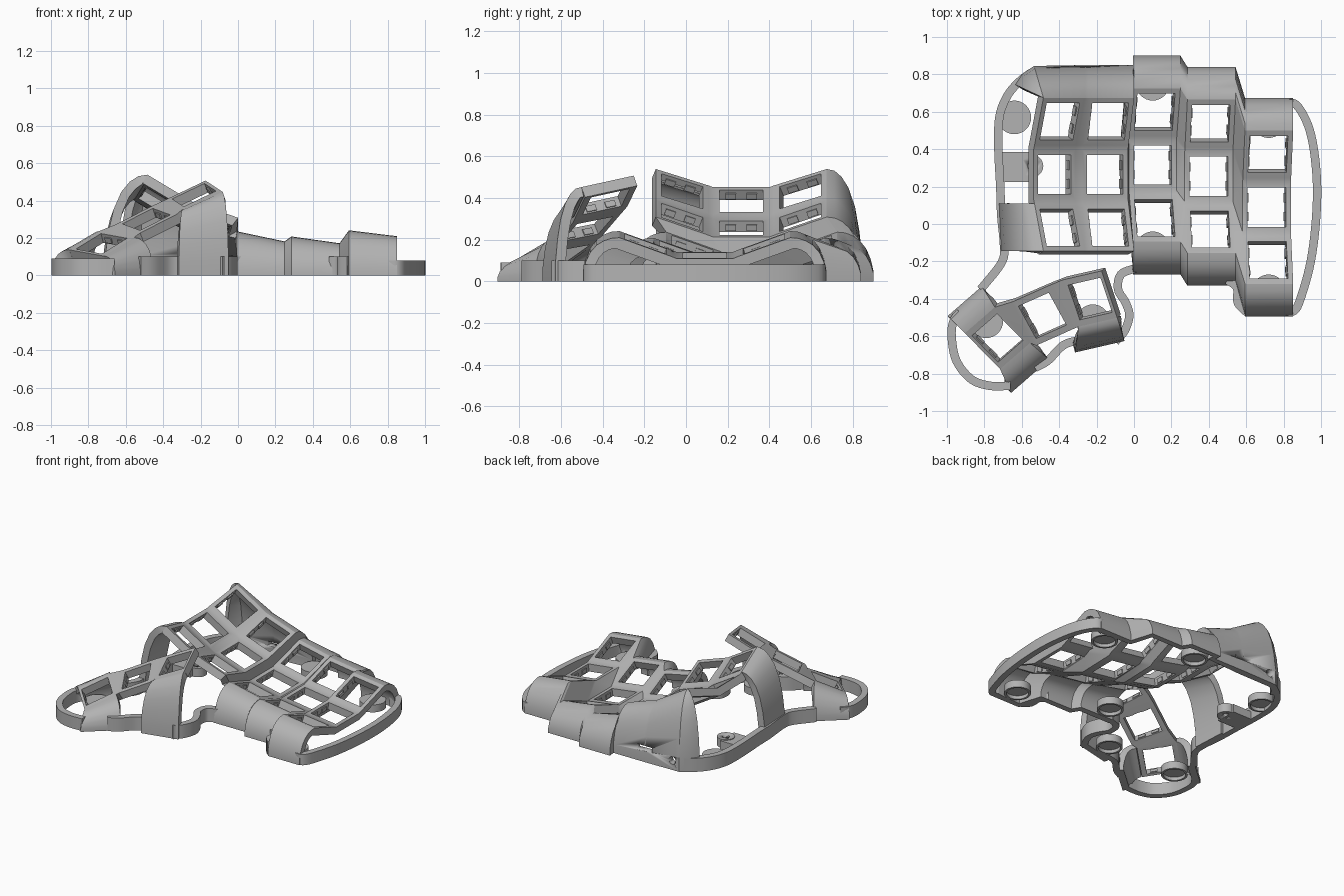
import bpy, bmesh, math
from mathutils import Matrix, Vector

cube = bpy.data.objects.get("Cube")
if cube:
    bpy.data.objects.remove(cube, do_unlink=True)

grey = bpy.data.materials.new("matte grey")
grey.use_nodes = True
colour = (0.45, 0.45, 0.45, 1)
grey.diffuse_color = colour
grey.node_tree.nodes["Principled BSDF"].inputs["Base Color"].default_value = colour


def finish(name, bm, thick=0, offset=-1):
    """Turn a bmesh into an object, thickened if it is an open surface."""
    bmesh.ops.remove_doubles(bm, verts=bm.verts, dist=0.0005)
    bmesh.ops.recalc_face_normals(bm, faces=bm.faces)
    if thick and sum(f.normal.z * f.calc_area() for f in bm.faces) < 0:
        bmesh.ops.reverse_faces(bm, faces=bm.faces)
    mesh = bpy.data.meshes.new(name)
    bm.to_mesh(mesh)
    bm.free()
    ob = bpy.data.objects.new(name, mesh)
    bpy.context.collection.objects.link(ob)
    mesh.materials.append(grey)
    bpy.ops.object.select_all(action='DESELECT')
    ob.select_set(True)
    bpy.context.view_layer.objects.active = ob
    if thick:
        mod = ob.modifiers.new("thickness", 'SOLIDIFY')
        mod.thickness, mod.offset = thick, offset
        bpy.ops.object.modifier_apply(modifier=mod.name)
    bpy.ops.object.shade_smooth_by_angle(angle=math.radians(30))
    return ob


def quad(bm, *pts):
    bm.faces.new([bm.verts.new(p) for p in pts])


def rect(m, hx, hy):
    return [m @ Vector((x * hx, y * hy, 0)) for x, y in ((-1, -1), (1, -1), (1, 1), (-1, 1))]


def turn(axis, degrees):
    return Matrix.Rotation(math.radians(degrees), 4, axis)


def add_clips(bm, m, hole):
    """Small switch clips on both sides of a key opening."""
    for x in (-1, 1):
        for y in (-0.05, 0.05):
            box = Matrix.Translation((x * hole, y, -0.033)) @ Matrix.Diagonal((0.014, 0.05, 0.03, 1))
            bmesh.ops.create_cube(bm, size=1, matrix=m @ box)


def key_deck(name, columns, hx, hy, hole_x, hole_y):
    """Joined key frames; each column is a list of key matrices, front to back."""
    grid = []
    for col in columns:
        left, right = [], []
        for m in col:
            a, b, c, d = rect(m, hx, hy)
            left += [a, d]
            right += [b, c]
        grid += [left, right]
    bm, clips = bmesh.new(), bmesh.new()
    for i in range(len(grid) - 1):
        for j in range(len(grid[0]) - 1):
            corners = (grid[i][j], grid[i + 1][j], grid[i + 1][j + 1], grid[i][j + 1])
            if i % 2 or j % 2:
                quad(bm, *corners)
            else:
                m = columns[i // 2][j // 2]
                hole = rect(m, hole_x, hole_y)
                for k in range(4):
                    n = (k + 1) % 4
                    quad(bm, corners[k], corners[n], hole[n], hole[k])
                add_clips(clips, m, hole_x)
    finish(name, bm, 0.055)
    finish(name + "_clips", clips)
    return grid


PROFILE = ((0, 1), (0.22, 0.985), (0.42, 0.93), (0.62, 0.83), (0.8, 0.66), (0.92, 0.45), (1, 0.2), (1, 0))


def skirt(name, starts, thick=0.05):
    """Rounded wall falling from deck edge points to the ground; starts are (point, outward)."""
    bm = bmesh.new()
    strips = [[Vector((p.x + d[0] * o, p.y + d[1] * o, p.z * h)) for o, h in PROFILE]
              for p, d in starts]
    for s, t in zip(strips, strips[1:]):
        for k in range(len(s) - 1):
            quad(bm, s[k], t[k], t[k + 1], s[k + 1])
    return finish(name, bm, thick)


def band(name, pts, height=0.09, thick=0.045):
    """Low upright strip along a smoothed ground path."""
    p = [Vector(q) for q in pts]
    p = [2 * p[0] - p[1]] + p + [2 * p[-1] - p[-2]]
    path = []
    for a, b, c, d in zip(p, p[1:], p[2:], p[3:]):
        for s in range(6):
            t = s / 6
            path.append(0.5 * (2 * b + (c - a) * t + (2 * a - 5 * b + 4 * c - d) * t ** 2
                               + (3 * b - a - 3 * c + d) * t ** 3))
    path.append(p[-2])
    bm = bmesh.new()
    for a, b in zip(path, path[1:]):
        quad(bm, (*a, 0), (*b, 0), (*b, height), (*a, height))
    return finish(name, bm, thick, 0)


def cut(target, matrix, kind):
    """Cut a slot or round hole and discard the cutter."""
    bm = bmesh.new()
    if kind == "slot":
        bmesh.ops.create_cube(bm, size=1, matrix=matrix)
    else:
        bmesh.ops.create_cone(bm, cap_ends=True, segments=24, radius1=0.5, radius2=0.5, depth=1, matrix=matrix)
    cutter = finish("port_cutter", bm)
    cutter.hide_render = True
    mod = target.modifiers.new("port", 'BOOLEAN')
    mod.object, mod.operation, mod.solver = cutter, 'DIFFERENCE', 'EXACT'
    bpy.context.view_layer.objects.active = target
    bpy.ops.object.modifier_apply(modifier=mod.name)
    bpy.data.objects.remove(cutter, do_unlink=True)


# Finger key columns: x, y, z of the middle key and sideways tilt
columns = []
for x, y, z, tilt in ((-0.425, 0.265, 0.385, 31), (-0.155, 0.265, 0.255, 19), (0.1, 0.315, 0.11, 12),
                      (0.4, 0.255, 0.09, 8), (0.71, 0.09, 0.125, 7)):
    base = Matrix.Translation((x, y, z)) @ turn('Y', tilt)
    columns.append([base @ Matrix.Translation((0, r * 0.283, abs(r) * 0.055)) @ turn('X', r * 20)
                    for r in (-1, 0, 1)])
grid = key_deck("finger_deck", columns, 0.13, 0.135, 0.103, 0.105)

# Thumb keys: x, y, z and turn about the vertical
thumbs = [[Matrix.Translation((x, y, z)) @ turn('Z', spin) @ turn('Y', -25) @ turn('X', pitch)]
          for x, y, z, spin, pitch in ((-0.73, -0.61, 0.17, 41, 8), (-0.49, -0.49, 0.3, 24, 11),
                                       (-0.235, -0.4, 0.43, 13, 13))]
thumb = key_deck("thumb_deck", thumbs, 0.117, 0.135, 0.098, 0.1)

# Walls at the ends of the finger columns; the inner corner flares out to meet the side band
corner = grid[0][-1]
rear = [(corner, (-0.15, 0.07)), (corner, (-0.11, 0.13)), (corner, (-0.05, 0.17))]
rear += [(line[-1], (0, 0.175)) for line in grid[1:]]
rear_wall = skirt("rear_wall", rear)
cut(rear_wall, Matrix.Translation((-0.25, 0.83, 0.1)) @ Matrix.Diagonal((0.13, 0.3, 0.035, 1)), "slot")
cut(rear_wall, Matrix.Translation((-0.48, 0.83, 0.07)) @ turn('X', 90)
    @ Matrix.Diagonal((0.055, 0.055, 0.3, 1)), "round")
skirt("front_wall", [(line[0], (0, -0.175)) for line in grid[4:]])
skirt("side_strap", [(grid[0][0], (-0.225, 0)), (grid[0][1], (-0.19, 0))])


def outward(spin, length, side=0):
    """Ground offset along a thumb key's own back direction, with a sideways flare."""
    a = math.radians(spin)
    return (math.cos(a) * side - math.sin(a) * length, math.sin(a) * side + math.cos(a) * length)


# Thumb walls, leaving the outer and inner keys
skirt("thumb_outer_front_wall", [(thumb[0][0], outward(41, -0.135, -0.04)), (thumb[1][0], outward(41, -0.135, 0.02))])
skirt("thumb_outer_back_wall", [(p[1], outward(41, 0.13, s)) for p, s in zip(thumb, (-0.01, 0.02))])
skirt("thumb_inner_front_wall", [(thumb[4][0], outward(13, -0.13, -0.05)), (thumb[5][0], outward(13, -0.13, 0.01))])

# Low ground bands that tie the walls together
band("outer_band", [(0.81, 0.64), (0.87, 0.635), (0.94, 0.5), (0.975, 0.28), (0.975, 0.05), (0.945, -0.2),
                    (0.89, -0.4), (0.855, -0.465), (0.81, -0.465)], 0.08)
band("inner_side_band", [(-0.55, 0.81), (-0.62, 0.755), (-0.68, 0.68), (-0.72, 0.57), (-0.725, 0.4),
                         (-0.715, 0.2), (-0.71, 0.05), (-0.695, -0.12), (-0.71, -0.21), (-0.82, -0.35)], 0.1)
band("thumb_outer_band", [(-0.93, -0.47), (-0.965, -0.52), (-0.975, -0.6), (-0.95, -0.73), (-0.87, -0.83),
                          (-0.77, -0.865), (-0.66, -0.865)], 0.09)
band("thumb_front_band", [(-0.53, -0.77), (-0.46, -0.73), (-0.38, -0.65), (-0.3, -0.625), (-0.2, -0.63)], 0.1)
band("thumb_link_band", [(-0.1, -0.63), (-0.05, -0.57), (-0.025, -0.49), (-0.045, -0.42), (-0.085, -0.35),
                         (-0.07, -0.27), (0.01, -0.235)], 0.1)
band("front_step_band", [(0.5, -0.3), (0.55, -0.34), (0.555, -0.42), (0.6, -0.47)], 0.1)

# Round feet with a shallow recess underneath
for n, (x, y) in enumerate(((-0.64, 0.57), (0.1, 0.75), (0.1, -0.13), (0.72, 0.55), (0.72, -0.36),
                            (-0.79, -0.52), (-0.22, -0.52))):
    bm = bmesh.new()
    rings = [(0.0001, 0.055), (0.09, 0.055), (0.09, 0), (0.075, 0), (0.075, 0.025), (0.0001, 0.025)]
    spun = [[Vector((x + r * math.cos(a), y + r * math.sin(a), z)) for r, z in rings]
            for a in (k * math.tau / 32 for k in range(32))]
    for s, t in zip(spun, spun[1:] + spun[:1]):
        for k in range(1, 4):
            quad(bm, s[k], s[k + 1], t[k + 1], t[k])
    for k in (1, 4):
        quad(bm, *[s[k] for s in spun])
    finish("foot_%d" % (n + 1), bm)

# Screw tab on the inner side band
bm = bmesh.new()
bmesh.ops.create_cube(bm, size=1, matrix=Matrix.Translation((-0.635, 0.305, 0.03))
                      @ Matrix.Diagonal((0.17, 0.16, 0.06, 1)))
finish("screw_tab", bm)
bm = bmesh.new()
bmesh.ops.create_cone(bm, cap_ends=True, segments=32, radius1=0.06, radius2=0.06, depth=0.065,
                      matrix=Matrix.Translation((-0.545, 0.31, 0.0325)))
boss = finish("screw_boss", bm)
cut(boss, Matrix.Translation((-0.545, 0.31, 0.03)) @ Matrix.Diagonal((0.05, 0.05, 0.3, 1)), "round")
